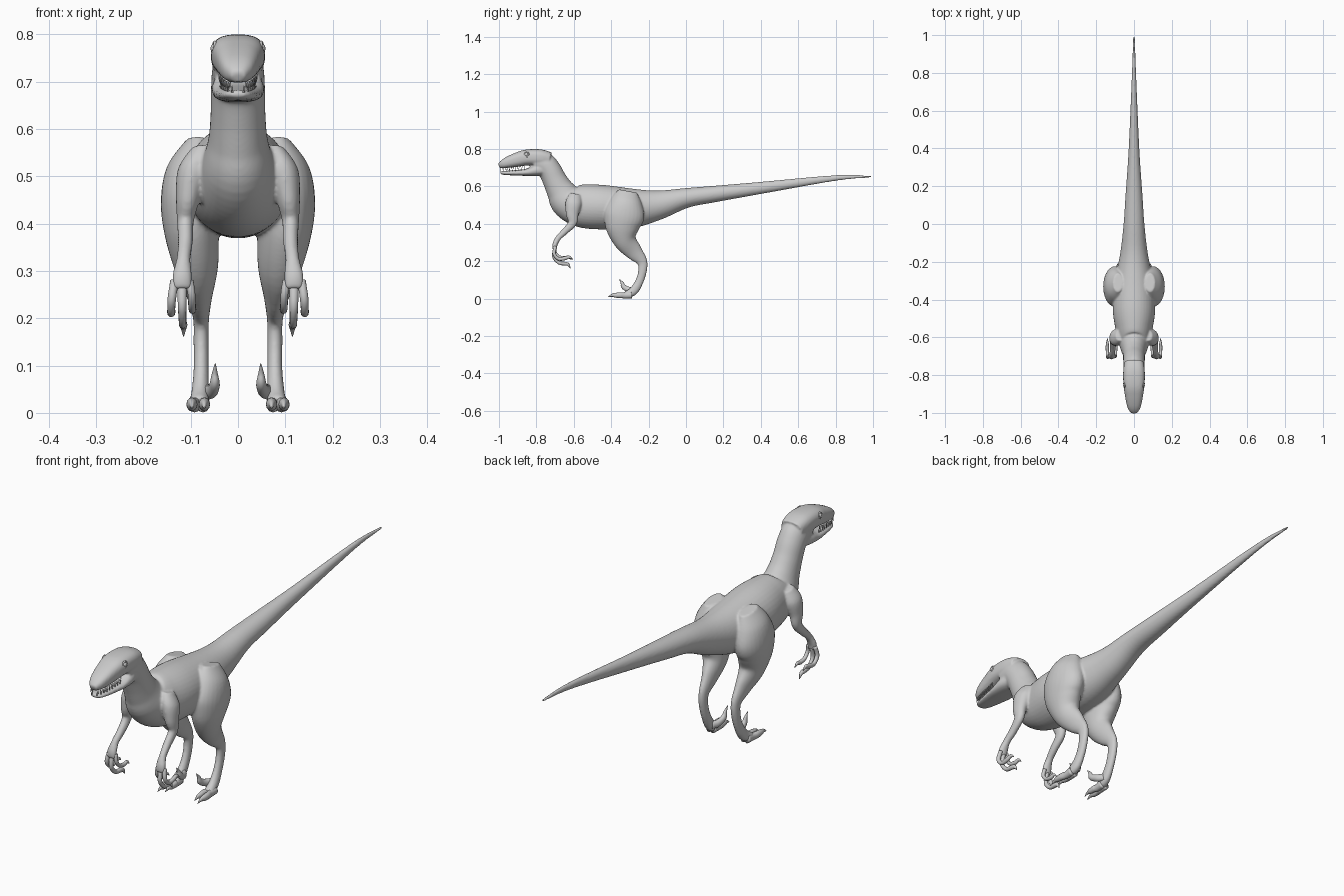
import bpy, bmesh, math
from mathutils import Vector


def spline(pts, steps):
    """Catmull-Rom through points of any dimension."""
    P = [pts[0]] + list(pts) + [pts[-1]]
    out = []
    for i in range(1, len(P) - 2):
        for s in range(steps):
            t = s / steps
            out.append([0.5 * (2 * b + (c - a) * t + (2 * a - 5 * b + 4 * c - d) * t * t
                               + (3 * b - a - 3 * c + d) * t ** 3)
                        for a, b, c, d in zip(P[i - 1], P[i], P[i + 1], P[i + 2])])
    return out + [list(pts[-1])]


def tube(bm, pts, sides=24, steps=6, power=1.0, flip=1):
    """Loft along (x, y, z, half width, half depth) points."""
    rows = spline(pts, steps)
    cs = [Vector((r[0] * flip, r[1], r[2])) for r in rows]
    X = Vector((1, 0, 0))
    rings = []
    for i, r in enumerate(rows):
        t = cs[min(i + 1, len(cs) - 1)] - cs[max(i - 1, 0)]
        n = t.cross(X).normalized()
        ring = []
        for k in range(sides):
            a = 2 * math.pi * k / sides
            c, s = math.cos(a), math.sin(a)
            c = math.copysign(abs(c) ** power, c)
            s = math.copysign(abs(s) ** power, s)
            ring.append(bm.verts.new(cs[i] + X * c * max(r[3], .0008) + n * s * max(r[4], .0008)))
        rings.append(ring)
    for a, b in zip(rings, rings[1:]):
        for k in range(sides):
            j = (k + 1) % sides
            bm.faces.new((a[k], a[j], b[j], b[k]))
    bm.faces.new(rings[0])
    bm.faces.new(rings[-1])


def finish(bm, name, mirror=False):
    bmesh.ops.recalc_face_normals(bm, faces=bm.faces)
    me = bpy.data.meshes.new(name)
    bm.to_mesh(me)
    bm.free()
    for p in me.polygons:
        p.use_smooth = True
    ob = bpy.data.objects.new(name, me)
    bpy.context.collection.objects.link(ob)
    if mirror:
        ob.modifiers.new("mirror", 'MIRROR')
    return ob


# Tail, trunk and neck
trunk = [(0, .992, .652, .005, .005), (0, .8, .645, .011, .015), (0, .4, .592, .028, .032),
         (0, .15, .559, .045, .044), (0, 0, .538, .055, .053), (0, -.15, .50, .072, .079),
         (0, -.3, .482, .10, .108), (0, -.45, .489, .112, .119), (0, -.56, .497, .097, .115),
         (0, -.633, .525, .078, .097), (0, -.67, .575, .063, .076), (0, -.70, .63, .058, .065),
         (0, -.728, .685, .057, .062), (0, -.76, .718, .055, .064), (0, -.81, .73, .05, .058)]

# Skull and lower jaw: y, top, bottom, half width
skull = [(-.73, .782, .70, .05), (-.78, .798, .71, .057), (-.85, .797, .712, .056),
         (-.90, .782, .705, .049), (-.95, .760, .699, .040), (-.98, .741, .696, .030),
         (-1.0, .722, .698, .015)]
jaw = [(-.74, .72, .66, .045), (-.80, .715, .656, .055), (-.85, .695, .656, .052),
       (-.90, .688, .658, .045), (-.95, .684, .660, .036), (-.98, .682, .663, .026),
       (-.993, .680, .668, .013)]


def head_path(rows):
    return [(0, y, (t + b) / 2, w, (t - b) / 2) for y, t, b, w in rows]


# Leg from hip through thigh, shin and metatarsal to the foot
leg = [(.085, -.31, .575, .025, .05), (.092, -.32, .52, .058, .085), (.099, -.33, .45, .064, .108),
       (.098, -.338, .38, .058, .092), (.089, -.325, .31, .047, .062), (.081, -.278, .25, .027, .046),
       (.078, -.236, .20, .017, .029), (.078, -.232, .15, .016, .023), (.078, -.25, .09, .016, .022),
       (.08, -.282, .04, .019, .024), (.083, -.325, .018, .021, .017)]

# Arm from shoulder to palm
arm = [(.075, -.59, .56, .022, .03), (.093, -.60, .515, .034, .044), (.105, -.608, .455, .026, .035),
       (.111, -.607, .405, .018, .024), (.111, -.645, .362, .016, .018), (.115, -.682, .325, .015, .015),
       (.118, -.70, .29, .021, .014), (.118, -.703, .262, .02, .011)]

bm = bmesh.new()
tube(bm, trunk, 40, 6)
tube(bm, head_path(skull), 40, 6, .75)
tube(bm, head_path(jaw), 40, 6, .8)
for side in (1, -1):
    tube(bm, leg, 28, 6, 1, side)
    tube(bm, arm, 20, 6, 1, side)
body = finish(bm, "body")
rm = body.modifiers.new("fuse", 'REMESH')
rm.mode = 'VOXEL'
rm.voxel_size = .005
rm.use_smooth_shade = True
sm = body.modifiers.new("soften", 'SMOOTH')
sm.factor = .5
sm.iterations = 5

# Fingers with curved claws
fingers = [
    [(.134, -.698, .28, .009, .009), (.140, -.705, .24, .009, .009), (.141, -.682, .213, .008, .009),
     (.141, -.65, .215, .009, .010), (.141, -.625, .222, .006, .008), (.141, -.605, .21, .001, .001)],
    [(.118, -.70, .27, .010, .009), (.118, -.707, .225, .009, .009), (.117, -.68, .192, .008, .009),
     (.116, -.648, .187, .009, .010), (.115, -.63, .182, .007, .008), (.115, -.618, .162, .001, .001)],
    [(.103, -.698, .28, .009, .009), (.098, -.70, .25, .008, .008), (.097, -.68, .225, .008, .008),
     (.096, -.65, .218, .008, .009), (.096, -.63, .222, .006, .007), (.096, -.612, .208, .001, .001)]]
bm = bmesh.new()
for f in fingers:
    tube(bm, f, 12, 4)
finish(bm, "fingers", True)

# Two walking toes with claws
bm = bmesh.new()
for x0, x1, d in ((.074, .071, .015), (.092, .097, 0)):
    tube(bm, [(x0, -.29, .02, .014, .018), (x0, -.325, .017, .013, .016), (x1, -.35 + d, .018, .012, .015),
              (x1, -.375 + d, .018, .011, .013), (x1, -.395 + d, .018, .006, .008),
              (x1, -.416 + d, .009, .001, .001)], 12, 4)
finish(bm, "walking_toes", True)

# Raised inner toe with sickle claw
bm = bmesh.new()
tube(bm, [(.07, -.272, .045, .013, .016), (.058, -.295, .045, .014, .016), (.051, -.32, .054, .012, .014),
          (.049, -.335, .066, .010, .013), (.049, -.342, .084, .006, .008),
          (.048, -.357, .104, .001, .001)], 12, 4)
finish(bm, "sickle_toe", True)

# Teeth along both jaw edges
bm = bmesh.new()


def teeth(rows, edge, direction, count):
    path = spline(rows, 8)
    for i in range(count):
        y = -.865 - .125 * i / (count - 1)
        r = min(path, key=lambda q: abs(q[0] - y))
        x, z = r[3] * .72, r[edge]
        tube(bm, [(x, y, z - direction * .004, .0025, .0025),
                  (x, y, z + direction * .011, .0006, .0006)], 6, 1)


teeth(skull, 2, -1, 12)
teeth(jaw, 1, 1, 9)
finish(bm, "teeth", True)

# Eyes with a raised lid ring
bm = bmesh.new()
bmesh.ops.create_uvsphere(bm, u_segments=20, v_segments=12, radius=.011)
bmesh.ops.translate(bm, verts=bm.verts, vec=(.047, -.853, .770))
finish(bm, "eyes", True)
bpy.ops.mesh.primitive_torus_add(major_radius=.013, minor_radius=.0035, major_segments=24,
                                 minor_segments=8, location=(.051, -.853, .770),
                                 rotation=(0, math.radians(82), math.radians(-8)))
lid = bpy.context.object
lid.name = "eyelids"
bpy.ops.object.transform_apply(location=True, rotation=True, scale=True)
bpy.ops.object.shade_smooth()
lid.modifiers.new("mirror", 'MIRROR')
